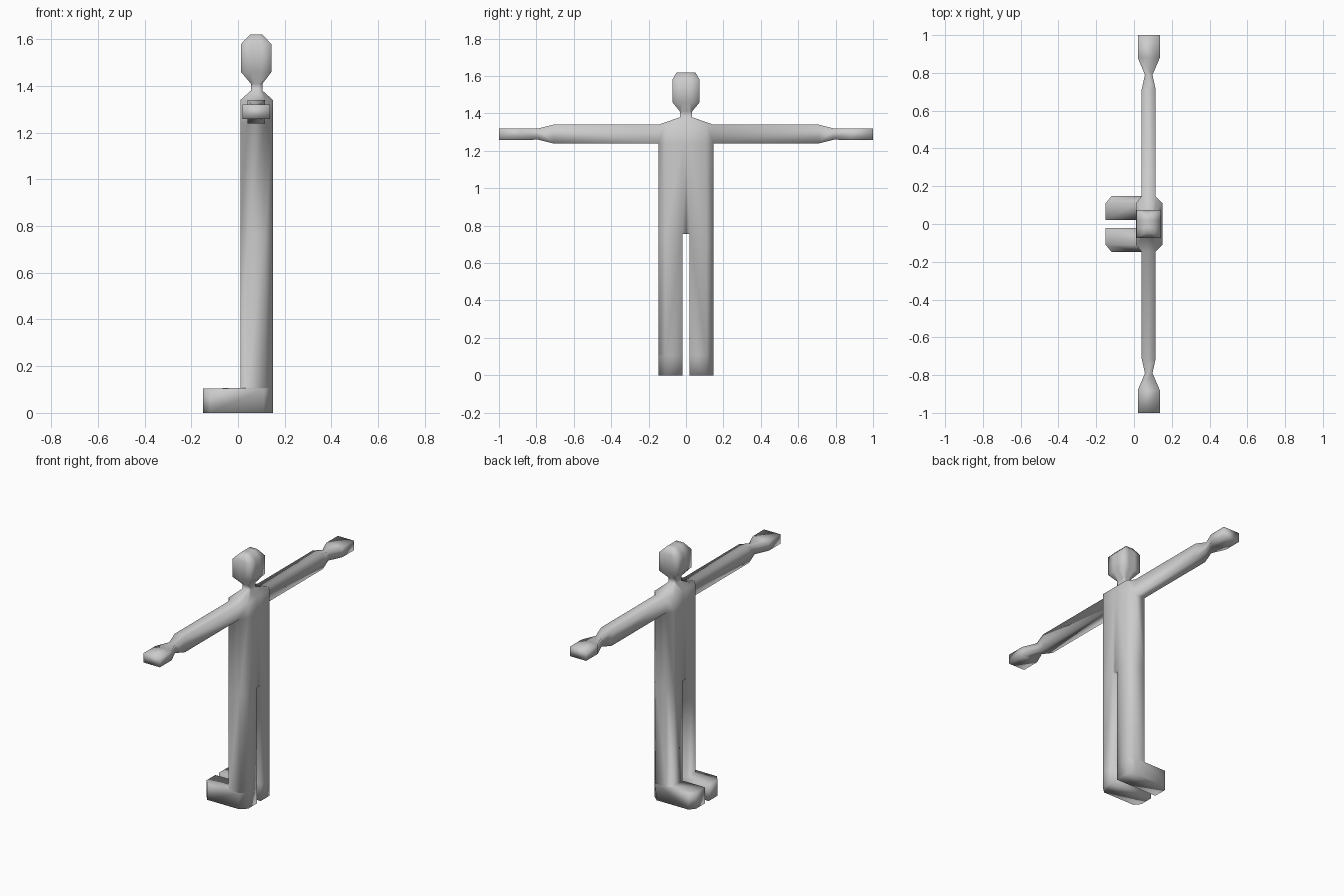
import bpy, bmesh

if "Cube" in bpy.data.objects:
    bpy.data.objects.remove(bpy.data.objects["Cube"])

grey = bpy.data.materials.new("light_grey")
grey.diffuse_color = (0.6, 0.6, 0.6, 1)
grey.use_nodes = True
grey.node_tree.nodes["Principled BSDF"].inputs["Base Color"].default_value = grey.diffuse_color

bm = bmesh.new()


def bridge(a, b, closed):
    """Join two rings of vertices with quads."""
    n = len(a)
    for i in range(n if closed else n - 1):
        j = (i + 1) % n
        bm.faces.new((a[i], a[j], b[j], b[i]))


def half_ring(z, x0, x1, inner, corner, side, s0, s1):
    """Half cross-section: front edge, chamfered or square corners, back edge."""
    pts = [(x0, inner), (x0, corner), (s0, side), (s1, side), (x1, corner), (x1, inner)]
    return [bm.verts.new((x, y, z)) for x, y in pts]


# Foot and leg, closed on the inner side
sole = half_ring(0, -0.15, 0.15, 0.02, 0.11, 0.147, -0.12, 0.11)
instep = half_ring(0.105, -0.15, 0.15, 0.02, 0.11, 0.147, -0.12, 0.11)
ankle = half_ring(0.106, 0.01, 0.15, 0.02, 0.11, 0.147, 0.04, 0.115)
hip = half_ring(0.755, 0.01, 0.15, 0.02, 0.11, 0.147, 0.04, 0.115)
bm.faces.new(sole)
for a, b in ((sole, instep), (instep, ankle), (ankle, hip)):
    bridge(a, b, True)

# Crotch: the centre line starts level with the top of the gap
mid_front = bm.verts.new((0.01, 0, 0.755))
mid_back = bm.verts.new((0.15, 0, 0.755))
bm.faces.new((mid_front, hip[0], hip[5], mid_back))
waist = [mid_front] + hip + [mid_back]


def torso_ring(*args):
    """Half ring with an extra pair of vertices on the centre line."""
    r = half_ring(*args)
    return ([bm.verts.new((r[0].co.x, 0, r[0].co.z))] + r
            + [bm.verts.new((r[5].co.x, 0, r[5].co.z))])


# Torso, neck and head, open on the centre line
armpit = torso_ring(1.24, 0.01, 0.15, 0.02, 0.11, 0.147, 0.04, 0.115)
shoulder = torso_ring(1.34, 0.01, 0.15, 0.02, 0.11, 0.147, 0.04, 0.115)
rings = [waist, armpit, shoulder]
for z, x0, x1, y in ((1.38, 0.055, 0.105, 0.032), (1.41, 0.055, 0.105, 0.032),
                     (1.46, 0.013, 0.143, 0.073), (1.58, 0.013, 0.143, 0.073),
                     (1.62, 0.052, 0.104, 0.05)):
    w = (x1 - x0) / 3
    rings.append(torso_ring(z, x0, x1, 0.02, y, y, x0 + w, x1 - w))
for a, b in zip(rings, rings[1:]):
    bridge(a, b, False)
bm.faces.new(rings[-1])

# Arm and hand grow out of the shoulder side face
socket = [armpit[3], armpit[4], shoulder[4], shoulder[3]]
for f in list(bm.faces):
    if set(f.verts) == set(socket):
        bm.faces.remove(f)
prev = socket
for y, x0, x1, z0, z1 in ((0.71, 0.04, 0.115, 1.24, 1.34),
                          (0.79, 0.058, 0.098, 1.26, 1.32),
                          (0.88, 0.02, 0.137, 1.258, 1.32),
                          (1.0, 0.02, 0.137, 1.258, 1.32)):
    ring = [bm.verts.new(p) for p in ((x0, y, z0), (x1, y, z0), (x1, y, z1), (x0, y, z1))]
    bridge(prev, ring, True)
    prev = ring
bm.faces.new(prev)

bmesh.ops.recalc_face_normals(bm, faces=bm.faces)
# An open half shell may resolve inside out; the sole must face down
bm.faces.ensure_lookup_table()
if bm.faces[0].normal.z > 0:
    bmesh.ops.reverse_faces(bm, faces=bm.faces)
for f in bm.faces:
    f.smooth = True

mesh = bpy.data.meshes.new("figure_body")
bm.to_mesh(mesh)
bm.free()
mesh.materials.append(grey)
body = bpy.data.objects.new("figure_body", mesh)
bpy.context.collection.objects.link(body)

# Mirror the half across the centre line
mirror = body.modifiers.new("mirror", 'MIRROR')
mirror.use_axis = (False, True, False)
mirror.use_clip = True
mirror.merge_threshold = 0.0005
